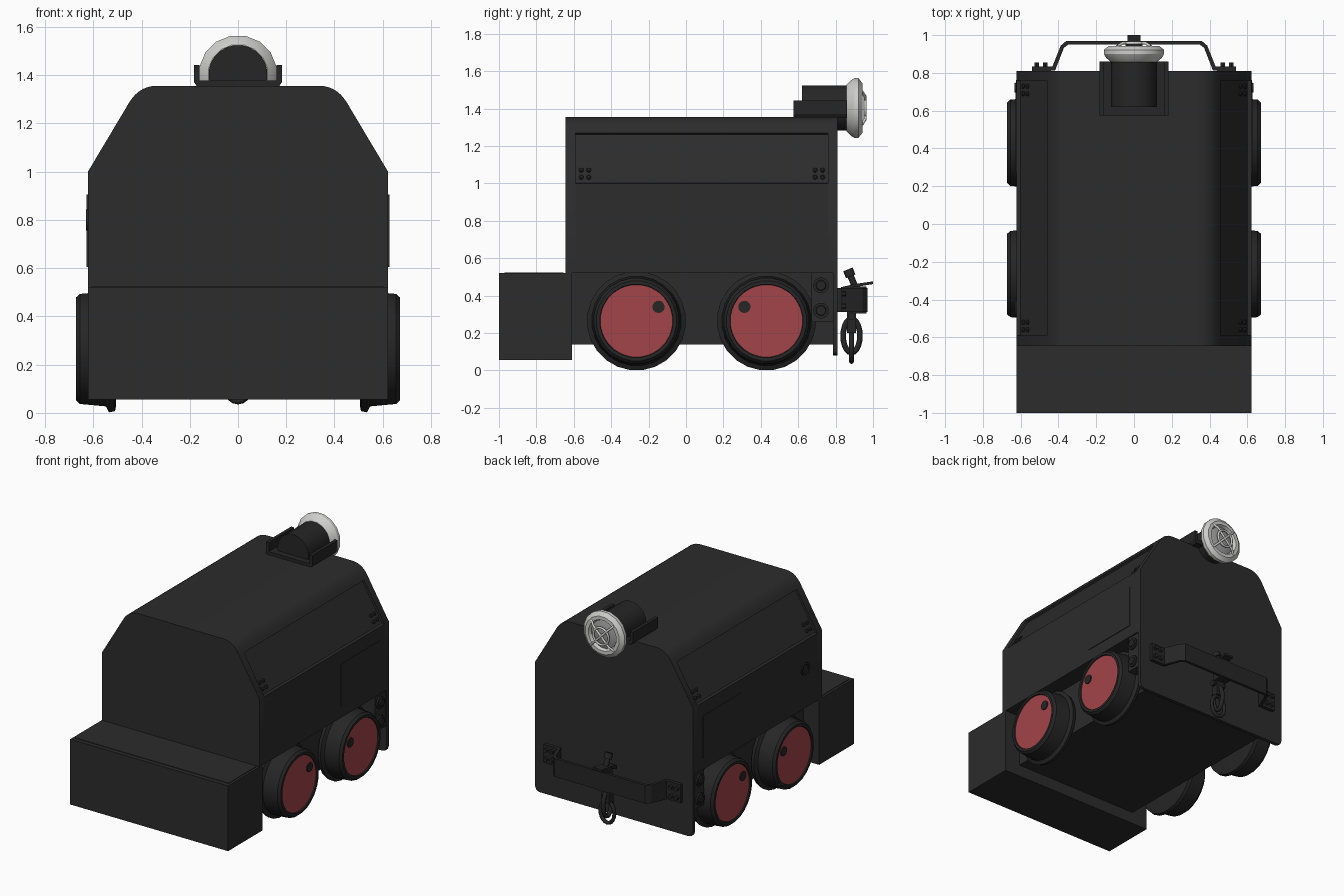
import bpy, bmesh, math
from mathutils import Vector

if "Cube" in bpy.data.objects:
    bpy.data.objects.remove(bpy.data.objects["Cube"])


def material(name, col):
    m = bpy.data.materials.new(name)
    m.diffuse_color = (*col, 1)
    m.use_nodes = True
    m.node_tree.nodes["Principled BSDF"].inputs["Base Color"].default_value = m.diffuse_color
    return m


DARK = material("charcoal_paint", (0.025, 0.025, 0.025))
IRON = material("dark_iron", (0.019, 0.019, 0.019))
RED = material("wheel_red", (0.37, 0.058, 0.068))
SILVER = material("lamp_silver", (0.62, 0.62, 0.61))
GLASS = material("lamp_glass", (0.33, 0.33, 0.33))


def finish(name, bm, mat, smooth=False):
    bmesh.ops.recalc_face_normals(bm, faces=bm.faces)
    me = bpy.data.meshes.new(name)
    bm.to_mesh(me)
    bm.free()
    me.materials.append(mat)
    ob = bpy.data.objects.new(name, me)
    bpy.context.collection.objects.link(ob)
    if smooth:
        bpy.ops.object.select_all(action='DESELECT')
        ob.select_set(True)
        bpy.context.view_layer.objects.active = ob
        bpy.ops.object.shade_smooth_by_angle(angle=math.radians(32))
    return ob


def prism(name, pts, axis, a, b, mat, smooth=False):
    """Extrude a 2D outline along an axis from a to b."""
    place = {'X': lambda u, v, w: (w, u, v), 'Y': lambda u, v, w: (u, w, v),
             'Z': lambda u, v, w: (u, v, w)}[axis]
    bm = bmesh.new()
    lo = [bm.verts.new(place(u, v, a)) for u, v in pts]
    hi = [bm.verts.new(place(u, v, b)) for u, v in pts]
    bm.faces.new(lo)
    bm.faces.new(hi)
    n = len(pts)
    for i in range(n):
        j = (i + 1) % n
        bm.faces.new((lo[i], lo[j], hi[j], hi[i]))
    return finish(name, bm, mat, smooth)


def box(name, x0, x1, y0, y1, z0, z1, mat):
    return prism(name, [(x0, y0), (x1, y0), (x1, y1), (x0, y1)], 'Z', z0, z1, mat)


def lathe(name, profile, centre, axis, mat, n=20, smooth=True):
    """Turn (distance along axis, radius) pairs around an axis; ends are capped."""
    q = Vector(axis).to_track_quat('Z', 'Y')
    c = Vector(centre)
    bm = bmesh.new()
    rings = []
    for d, r in profile:
        rings.append([bm.verts.new(c + q @ Vector((r * math.cos(2 * math.pi * (k + .5) / n),
                      r * math.sin(2 * math.pi * (k + .5) / n), d))) for k in range(n)])
    for A, B in zip(rings, rings[1:]):
        for k in range(n):
            j = (k + 1) % n
            bm.faces.new((A[k], A[j], B[j], B[k]))
    bm.faces.new(rings[0])
    bm.faces.new(rings[-1])
    return finish(name, bm, mat, smooth)


def tube(name, pts, r, mat, cyclic=False):
    """Round bar along a path."""
    cu = bpy.data.curves.new(name, 'CURVE')
    cu.dimensions = '3D'
    cu.bevel_depth, cu.bevel_resolution, cu.use_fill_caps = r, 2, True
    sp = cu.splines.new('POLY')
    sp.points.add(len(pts) - 1)
    for p, co in zip(sp.points, pts):
        p.co = (*co, 1)
    sp.use_cyclic_u = cyclic
    tmp = bpy.data.objects.new(name + "_path", cu)
    bpy.context.collection.objects.link(tmp)
    me = bpy.data.meshes.new_from_object(tmp.evaluated_get(bpy.context.evaluated_depsgraph_get()))
    bpy.data.objects.remove(tmp)
    me.materials.clear()
    me.materials.append(mat)
    ob = bpy.data.objects.new(name, me)
    bpy.context.collection.objects.link(ob)
    return ob


def mirrored(half):
    return half + [(-x, z) for x, z in reversed(half)]


# Body shell: rounded roof, sloped shoulders with a recessed panel between the ends
roof = []
for i in range(8):
    t = i / 7
    roof.append(((1-t)**2 * .452 + 2*t*(1-t) * .41 + t*t * .335,
                 (1-t)**2 * 1.285 + 2*t*(1-t) * 1.356 + t*t * 1.356))
end = mirrored([(.622, .52), (.622, 1.0)] + roof)
mid = mirrored([(.622, .52), (.622, 1.0), (.602, 1.002), (.447, 1.262), (.461, 1.27)] + roof)
back = mirrored([(.59, .08), (.613, .09), (.622, .115), (.622, 1.0)] + roof)
prism("body_front_end", end, 'Y', -.645, -.59, DARK, True)
prism("body_middle", mid, 'Y', -.59, .76, DARK, True)
prism("body_rear_end", end, 'Y', .76, .785, DARK, True)
prism("rear_plate", back, 'Y', .785, .81, DARK, True)

# Lower frame and front ballast box
box("lower_frame", -.5, .5, -.62, .785, .14, .52, DARK)
box("front_box", -.622, .622, -1, -.61, .055, .52, DARK)
box("front_box_lid", -.605, .605, -.97, -.655, .52, .524, DARK)

for s, side in ((1, "right"), (-1, "left")):
    # Side hatch, with a hinge bar on its rear edge
    box(f"hatch_{side}", s*.615, s*.627, .27, .70, .605, .905, DARK)
    # Bolted corner plate behind the wheels
    box(f"corner_plate_{side}", s*.49, s*.612, .67, .79, .26, .52, DARK)
    for z in (.455, .32):
        lathe(f"corner_bolt_{side}", [(0, .042), (.016, .042), (.016, .028), (.024, .025)],
              (s*.608, .722, z), (s, 0, 0), IRON, 16)
    # Rivets at the lower corners of the shoulder panels
    for y in (-.56, -.52, .69, .73):
        for z in (1.032, 1.07):
            lathe(f"panel_rivet_{side}", [(-.004, .013), (.006, .013), (.011, .007)],
                  (s * (.602 - (z-1.002) * .596), y, z), (s*.86, 0, .51), IRON, 8)
    # Flanged wheels with a red dished centre and an off-centre crank pin
    for y, py, end_name in ((-.265, -.147, "front"), (.43, .312, "rear")):
        lathe(f"wheel_{end_name}_{side}",
              [(.505, .235), (.51, .26), (.535, .265), (.548, .24), (.655, .23),
               (.672, .215), (.672, .197), (.660, .193)],
              (0, y, .265), (s, 0, 0), IRON, 24)
        lathe(f"wheel_disc_{end_name}_{side}", [(.655, .194), (.664, .194)],
              (0, y, .265), (s, 0, 0), RED, 32)
        lathe(f"crank_pin_{end_name}_{side}", [(.66, .033), (.671, .033)],
              (0, py, .34), (s, 0, 0), IRON, 14)

for y in (-.265, .43):
    lathe("axle", [(-.52, .05), (.52, .05)], (0, y, .265), (1, 0, 0), IRON, 12)

# Filler cap on the left side only
lathe("filler_cap", [(0, .045), (.012, .045), (.012, .032), (.006, .03)],
      (-.618, -.45, .8), (-1, 0, 0), IRON, 16)

# Headlamp: tray, drum, flared rim, glass and guard
tray = [(.183, 1.442), (.183, 1.372), (.168, 1.35), (-.168, 1.35), (-.183, 1.372),
        (-.183, 1.442), (-.16, 1.442), (-.16, 1.378), (.16, 1.378), (.16, 1.442)]
prism("lamp_tray", tray, 'Y', .575, .86, IRON)
LZ = 1.403
lathe("lamp_drum", [(.62, .122), (.88, .122)], (0, 0, LZ), (0, 1, 0), IRON, 24)
lathe("lamp_rim", [(.857, .125), (.88, .15), (.90, .163), (.922, .163), (.943, .135),
                   (.943, .11), (.915, .10)], (0, 0, LZ), (0, 1, 0), SILVER, 16)
lathe("lamp_glass", [(.912, .102), (.922, .1), (.935, .06)], (0, 0, LZ), (0, 1, 0), GLASS, 16)
for a in (math.radians(45), math.radians(135)):
    tube("lamp_guard_bar", [(r * math.cos(a), y, LZ + r * math.sin(a)) for r, y in
                            ((-.125, .94), (-.085, .958), (.085, .958), (.125, .94))], .008, SILVER)


def ellipse(a, b, n=20):
    return [(a * math.cos(2*math.pi*k/n), b * math.sin(2*math.pi*k/n)) for k in range(n)]


tube("lamp_guard_ring", [(u, .958, LZ + v) for u, v in ellipse(.06, .06)], .008, SILVER, True)

# Rear buffer bar: a flat strip bent outwards, bolted at both ends
outer = [(.54, .834), (.432, .834), (.388, .944), (.358, .97)]
inner = [(.348, .95), (.371, .933), (.418, .812), (.54, .808)]
outline = (outer + [(-x, y) for x, y in reversed(outer)]
           + [(-x, y) for x, y in reversed(inner)] + inner)
prism("buffer_bar", outline, 'Z', .312, .442, IRON)
for s in (1, -1):
    for x in (.47, .515):
        for z in (.345, .41):
            lathe("buffer_bolt", [(.83, .015), (.855, .015)], (s*x, 0, z), (0, 1, 0), IRON, 6, False)

# Coupling: jaw, tongue, tilted pin and hanging shackles
box("coupling_jaw", -.045, .045, .89, .965, .305, .45, IRON)
prism("coupling_tongue", [(.83, .42), (.9, .445), (1.0, .462), (1.0, .476), (.9, .462), (.83, .445)],
      'X', -.035, .035, IRON)
lathe("coupling_pin", [(0, .018), (.09, .018), (.09, .028), (.13, .028)],
      (0, .915, .42), (0, -.38, .925), IRON, 12)
lathe("shackle_bolt", [(-.05, .02), (.05, .02)], (0, .885, .29), (1, 0, 0), IRON, 10)
box("shackle_hanger", -.03, .03, .86, .91, .2, .32, IRON)
tube("upper_shackle", [(0, .885 + u, .185 + v) for u, v in ellipse(.045, .09)], .015, IRON, True)
tube("lower_shackle", [(u, .885, .125 + v) for u, v in ellipse(.055, .077)], .013, IRON, True)
